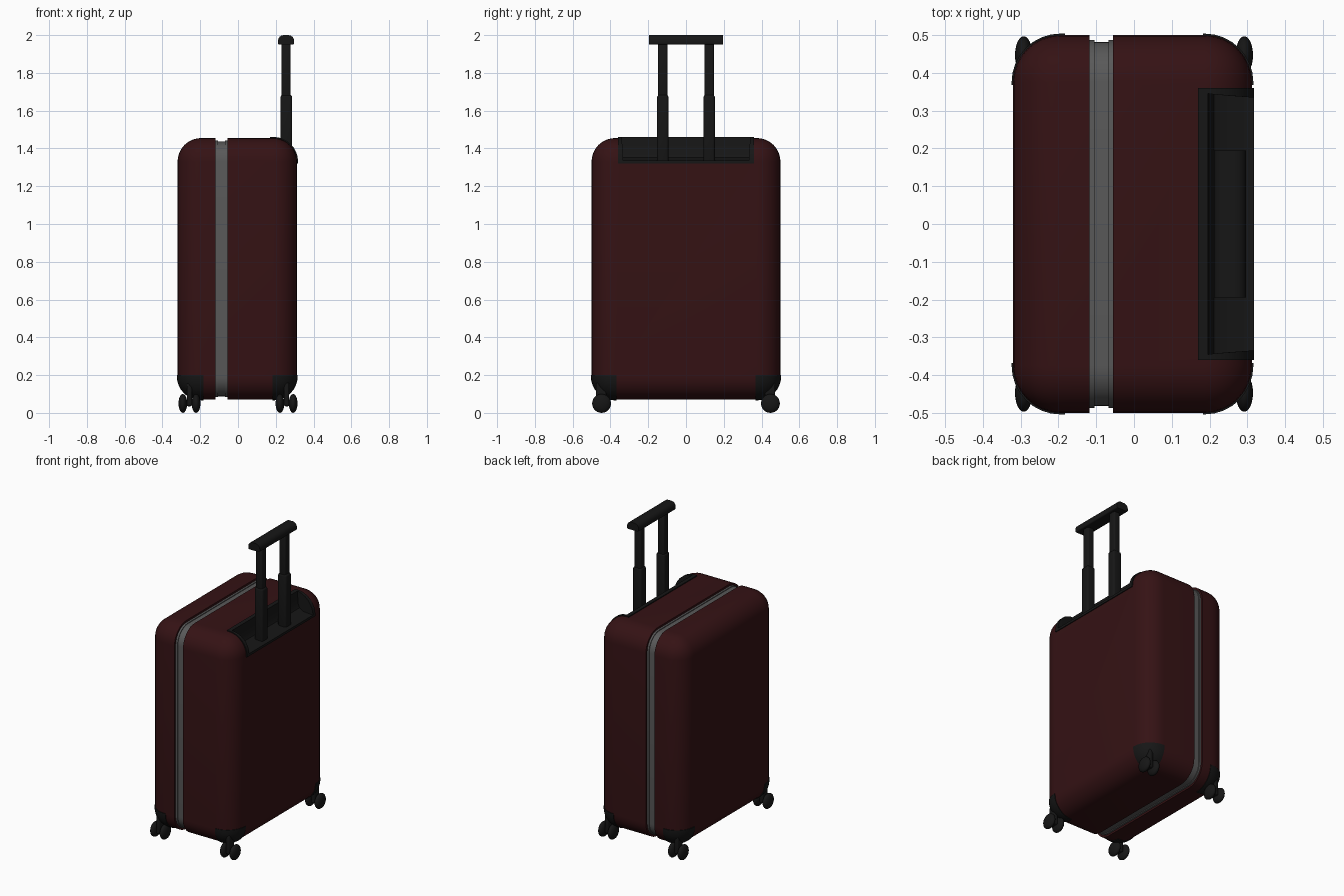
import bpy, bmesh, math
from mathutils import Vector

if "Cube" in bpy.data.objects:
    bpy.data.objects.remove(bpy.data.objects["Cube"])


def material(name, c):
    m = bpy.data.materials.new(name)
    m.diffuse_color = (*c, 1)
    m.use_nodes = True
    m.node_tree.nodes["Principled BSDF"].inputs["Base Color"].default_value = m.diffuse_color
    return m


RED = material("dark_red", (0.035, 0.006, 0.007))
GREY = material("dark_grey", (0.1, 0.1, 0.1))
BLACK = material("black", (0.008, 0.008, 0.008))
LO, HI = Vector((-0.32, -0.5, 0.07)), Vector((0.312, 0.5, 1.455))


def finish(bm, name, mat):
    bmesh.ops.recalc_face_normals(bm, faces=bm.faces)
    me = bpy.data.meshes.new(name)
    bm.to_mesh(me)
    bm.free()
    ob = bpy.data.objects.new(name, me)
    bpy.context.collection.objects.link(ob)
    if mat:
        me.materials.append(mat)
    smooth(ob)
    return ob


def smooth(ob):
    bpy.ops.object.select_all(action='DESELECT')
    bpy.context.view_layer.objects.active = ob
    ob.select_set(True)
    bpy.ops.object.shade_smooth_by_angle(angle=math.radians(35))


def box_bm(lo, hi, r=0, seg=3):
    lo, hi = Vector(lo), Vector(hi)
    bm = bmesh.new()
    bmesh.ops.create_cube(bm, size=1)
    for v in bm.verts:
        v.co = (lo + hi) / 2 + v.co * (hi - lo)
    if r:
        bmesh.ops.bevel(bm, geom=bm.edges[:], offset=r, segments=seg,
                        profile=0.5, affect='EDGES')
    return bm


def box(name, lo, hi, mat=None, r=0, seg=3):
    return finish(box_bm(lo, hi, r, seg), name, mat)


def case_slice(name, mat, off, cuts):
    """Rounded case offset by off, keeping the side each (axis, value, sign) points to."""
    d = Vector((off, off, off))
    bm = box_bm(LO - d, HI + d, 0.125 + off, 8)
    for axis, value, sign in cuts:
        p, n = Vector(), Vector()
        p[axis], n[axis] = value, sign
        bmesh.ops.bisect_plane(bm, geom=bm.verts[:] + bm.edges[:] + bm.faces[:],
                               plane_co=p, plane_no=n, clear_inner=True)
        rim = [e for e in bm.edges if e.is_boundary]
        bmesh.ops.holes_fill(bm, edges=rim, sides=0)
    return finish(bm, name, mat)


def cut(ob, tool):
    m = ob.modifiers.new("cut", 'BOOLEAN')
    m.operation, m.solver, m.object = 'DIFFERENCE', 'EXACT', tool
    bpy.ops.object.select_all(action='DESELECT')
    bpy.context.view_layer.objects.active = ob
    ob.select_set(True)
    bpy.ops.object.modifier_apply(modifier=m.name)
    bpy.data.objects.remove(tool)
    smooth(ob)


# Two shells and the recessed seam band between them
case_slice("front_shell", RED, 0, [(0, -0.118, -1)])
back = case_slice("back_shell", RED, 0, [(0, -0.055, 1)])
case_slice("seam_band", GREY, -0.018, [(0, -0.119, 1), (0, -0.054, -1)])
case_slice("seam_rail_front", GREY, -0.013, [(0, -0.119, 1), (0, -0.105, -1)])
case_slice("seam_rail_back", GREY, -0.013, [(0, -0.068, 1), (0, -0.054, -1)])

# Handle housing wrapped over the top back edge, scooped out in the middle
cut(back, box("housing_cutter", (0.175, -0.355, 1.325), (0.5, 0.355, 1.7)))
housing = case_slice("handle_housing", BLACK, 0.006,
                     [(0, 0.17, 1), (2, 1.32, 1), (1, -0.36, 1), (1, 0.36, -1)])
profile = [(0.19, 1.6), (0.2, 1.38), (0.212, 1.352), (0.24, 1.338), (0.5, 1.33), (0.5, 1.6)]
bm = bmesh.new()
rings = [[bm.verts.new((x, s * (0.345 - 0.12 * max(0, min(x, 0.4) - 0.2)), z)) for x, z in profile]
         for s in (-1, 1)]
for ring in rings:
    bm.faces.new(ring)
n = len(profile)
for i in range(n):
    j = (i + 1) % n
    bm.faces.new((rings[0][i], rings[0][j], rings[1][j], rings[1][i]))
bmesh.ops.triangulate(bm, faces=bm.faces[:])
cut(housing, finish(bm, "scoop_cutter", None))

# Telescopic handle
for s, side in ((-1, "left"), (1, "right")):
    y = s * 0.123
    box(f"handle_lower_tube_{side}", (0.225, y - 0.03, 1.325), (0.287, y + 0.03, 1.683), BLACK, 0.012)
    box(f"handle_upper_tube_{side}", (0.231, y - 0.025, 1.65), (0.279, y + 0.025, 1.965), BLACK, 0.01)
bm = box_bm((0.212, -0.195, 1.95), (0.297, 0.195, 2.0))
top = [e for e in bm.edges if abs(e.verts[0].co.x - e.verts[1].co.x) < 1e-4
       and abs(e.verts[0].co.z - e.verts[1].co.z) < 1e-4]
for z, r in ((2.0, 0.03), (1.95, 0.008)):
    es = [e for e in bm.edges if all(abs(v.co.z - z) < 1e-4 for v in e.verts)
          and abs(e.verts[0].co.y - e.verts[1].co.y) > 0.1]
    bmesh.ops.bevel(bm, geom=es, offset=r, segments=4, profile=0.5, affect='EDGES')
finish(bm, "handle_grip", BLACK)

# Corner guards with twin caster wheels
for sx, fb in ((-1, "front"), (1, "back")):
    for sy, lr in ((-1, "left"), (1, "right")):
        tag = f"{fb}_{lr}"
        case_slice(f"corner_guard_{tag}", BLACK, 0.004,
                   [(0, sx * 0.182, sx), (1, sy * 0.368, sy), (2, 0.2, -1)])
        cx, cy = sx * 0.257, sy * 0.447
        box(f"caster_fork_{tag}", (cx - 0.014, cy - 0.03, 0.035), (cx + 0.014, cy + 0.025, 0.16),
            BLACK, 0.008)
        for k, d in enumerate((-0.035, 0.035)):
            bm = bmesh.new()
            bmesh.ops.create_uvsphere(bm, u_segments=24, v_segments=12, radius=0.05)
            for v in bm.verts:
                v.co = Vector((cx + d + v.co.z * 0.46, cy + v.co.x, 0.05 + v.co.y))
            finish(bm, f"wheel_{tag}_{k + 1}", BLACK)
